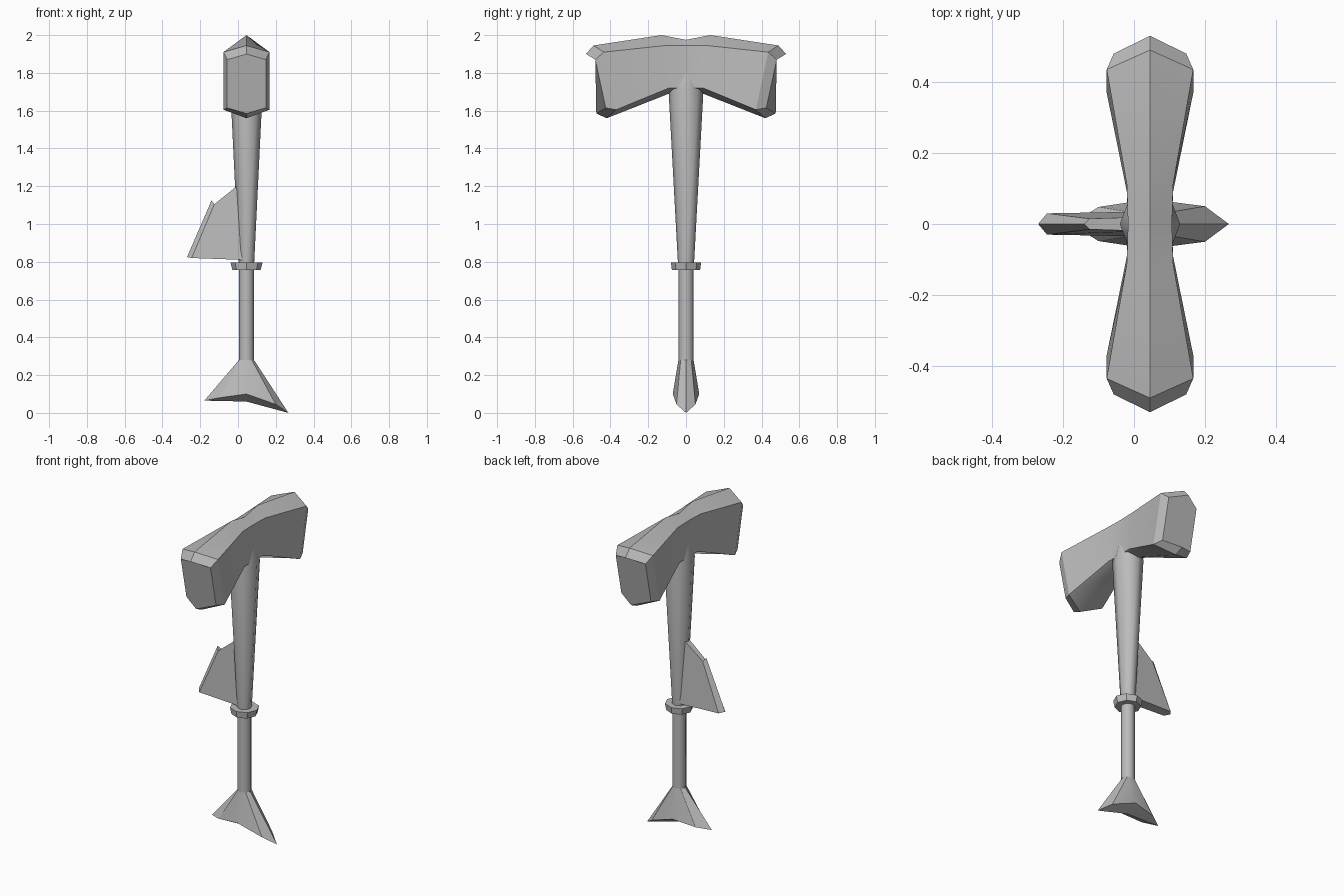
import bpy, bmesh, math

if "Cube" in bpy.data.objects:
    bpy.data.objects.remove(bpy.data.objects["Cube"], do_unlink=True)

AXIS = 0.045  # x position of the handle axis

grey = bpy.data.materials.new("plain grey")
grey.use_nodes = True
colour = (0.5, 0.5, 0.5, 1)
grey.diffuse_color = colour
grey.node_tree.nodes["Principled BSDF"].inputs["Base Color"].default_value = colour


def loft(name, rings, end_point=None, smooth=30):
    """Skin matching rings of points and close both ends."""
    bm = bmesh.new()
    loops = [[bm.verts.new(p) for p in ring] for ring in rings]
    n = len(loops[0])
    for a, b in zip(loops, loops[1:]):
        for i in range(n):
            j = (i + 1) % n
            bm.faces.new((a[i], a[j], b[j], b[i]))
    bm.faces.new(loops[0])
    if end_point:
        tip = bm.verts.new(end_point)
        for i in range(n):
            bm.faces.new((loops[-1][i], loops[-1][(i + 1) % n], tip))
    else:
        bm.faces.new(loops[-1])
    bmesh.ops.recalc_face_normals(bm, faces=bm.faces)
    mesh = bpy.data.meshes.new(name)
    bm.to_mesh(mesh)
    bm.free()
    mesh.materials.append(grey)
    ob = bpy.data.objects.new(name, mesh)
    bpy.context.collection.objects.link(ob)
    bpy.ops.object.select_all(action='DESELECT')
    bpy.context.view_layer.objects.active = ob
    ob.select_set(True)
    bpy.ops.object.shade_smooth_by_angle(angle=math.radians(smooth))
    return ob


def oval(rx, ry, z, sides=8):
    turns = [2 * math.pi * i / sides for i in range(sides)]
    return [(AXIS + rx * math.cos(t), ry * math.sin(t), z) for t in turns]


def head_ring(half, top, shoulder, hip, bottom, side=1):
    """Six-sided section: each argument after half is a (y, z) pair."""
    points = [(0, top), (half, shoulder), (half, hip),
              (0, bottom), (-half, hip), (-half, shoulder)]
    return [(AXIS + x, side * y, z) for x, (y, z) in points]


# Double-ended head: a narrow waist flaring to chamfered striking faces
waist = (0.065, (0.13, 2.0), (0.11, 1.945), (0.09, 1.72), (0.09, 1.69))
flare = (0.122, (0.49, 1.945), (0.435, 1.91), (0.37, 1.605), (0.42, 1.56))
strike = (0.102, (0.53, 1.9), (0.48, 1.87), (0.425, 1.615), (0.475, 1.585))
half_rings = (waist, flare, strike)
middle = head_ring(0.062, (0, 1.975), (0, 1.945), (0, 1.72), (0, 1.69))
loft("hammer_head",
     [head_ring(*r, side=-1) for r in reversed(half_rings)] + [middle]
     + [head_ring(*r) for r in half_rings])

# Tapered upper handle, collar and slim grip
loft("upper_handle", [oval(0.04, 0.042, 0.78), oval(0.085, 0.092, 1.7),
                      oval(0.062, 0.08, 1.8)], smooth=50)
loft("collar", [oval(0.075, 0.075, 0.757), oval(0.085, 0.08, 0.797)])
loft("grip", [oval(0.04, 0.04, 0.27), oval(0.04, 0.04, 0.78)], smooth=50)

# Fin on the right side: a slab with a pointed outer edge
fin_top = [(0.03, 0.02, 1.23), (-0.125, 0.015, 1.105),
           (-0.14, 0, 1.125), (-0.125, -0.015, 1.105), (0.03, -0.02, 1.23)]
fin_base = [(0.03, 0.035, 0.81), (-0.245, 0.03, 0.82),
            (-0.27, 0, 0.825), (-0.245, -0.03, 0.82), (0.03, -0.035, 0.81)]
loft("side_fin", [fin_base, fin_top])

# Flared foot: pointed at both sides, the left point reaching the ground
foot_half = [(0.2, 0.05, 0.045), (AXIS, 0.07, 0.1), (-0.1, 0.048, 0.08)]
foot_edge = ([(0.267, 0, 0.0)] + foot_half + [(-0.178, 0, 0.065)]
             + [(x, -y, z) for x, y, z in reversed(foot_half)])
loft("pommel_foot", [oval(0.04, 0.04, 0.28), foot_edge],
     end_point=(AXIS, 0, 0.06), smooth=25)
